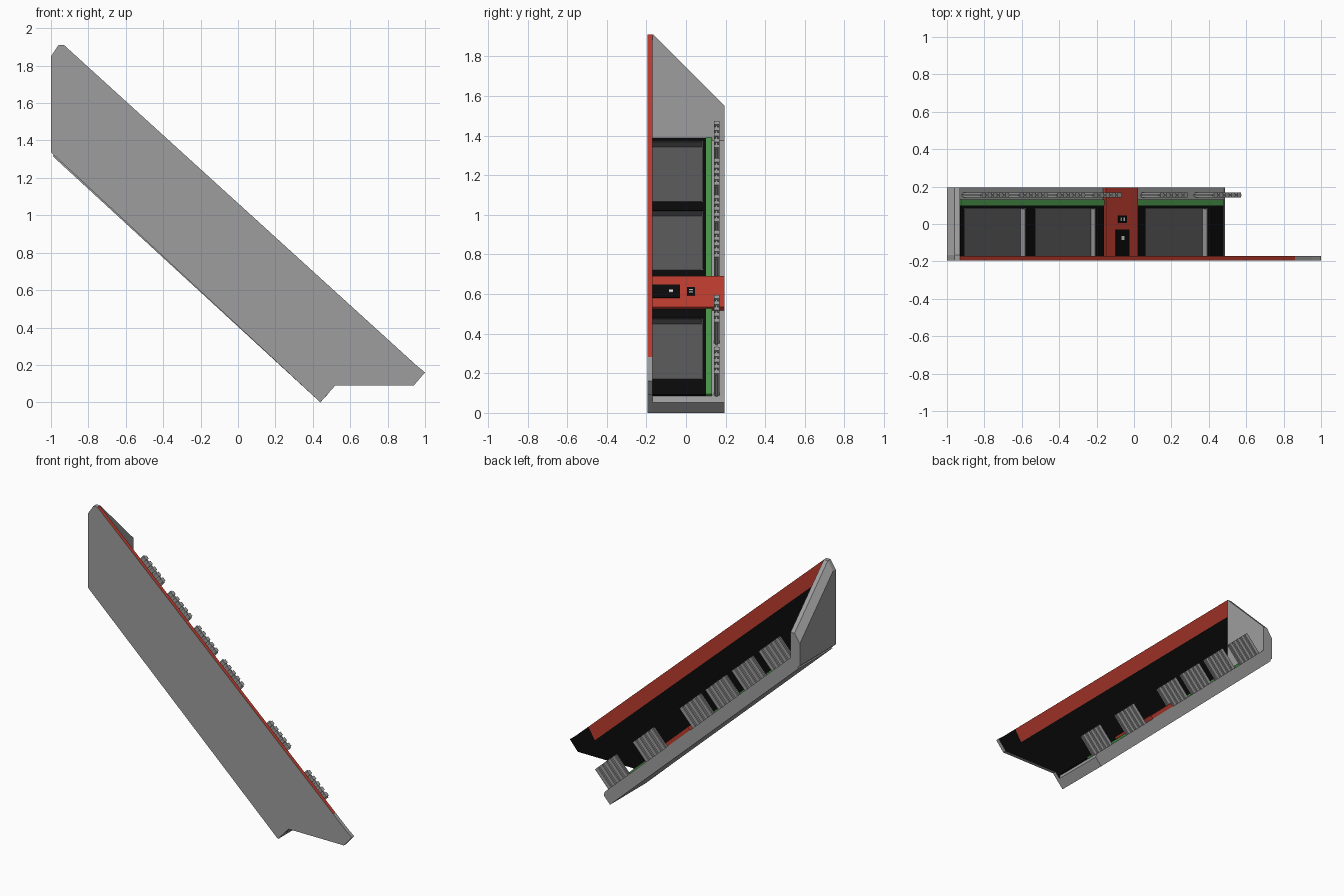
import bpy, bmesh
from mathutils import Vector

if "Cube" in bpy.data.objects:
    bpy.data.objects.remove(bpy.data.objects["Cube"])

# Colours
def mat(name, rgb):
    m = bpy.data.materials.new(name)
    m.diffuse_color = (*rgb, 1)
    m.use_nodes = True
    m.node_tree.nodes["Principled BSDF"].inputs["Base Color"].default_value = m.diffuse_color
    return m

GREY = mat("grey metal", (0.34, 0.34, 0.34))
DARK = mat("dark grey", (0.095, 0.095, 0.095))
BLACK = mat("black", (0.003, 0.003, 0.003))
RED = mat("red", (0.5, 0.045, 0.028))
GREEN = mat("green", (0.07, 0.31, 0.07))
WHITE = mat("white", (0.75, 0.75, 0.75))

Y0, Y1, INNER = -0.195, 0.195, -0.17   # outer faces, inside of the side plate
FOOT = Vector((0.44, 0.0))             # lower end of the incline
UP = Vector((-0.736, 0.677))           # direction up the incline (x, z)
OUT = Vector((0.677, 0.736))           # direction off the incline (x, z)


def build(name, verts, faces, mats, rule=None):
    bm = bmesh.new()
    vs = [bm.verts.new(v) for v in verts]
    for f in faces:
        bm.faces.new([vs[i] for i in f])
    bmesh.ops.recalc_face_normals(bm, faces=bm.faces)
    bm.normal_update()
    if rule:
        for f in bm.faces:
            f.material_index = rule(f.normal)
    me = bpy.data.meshes.new(name)
    bm.to_mesh(me)
    bm.free()
    for m in mats:
        me.materials.append(m)
    ob = bpy.data.objects.new(name, me)
    bpy.context.collection.objects.link(ob)
    return ob


def prism(name, pts, y0, y1, mats, rule=None, y1_pts=None):
    """Extrude an x-z outline from y0 to y1 (optionally to another outline)."""
    n = len(pts)
    verts = [(x, y0, z) for x, z in pts] + [(x, y1, z) for x, z in (y1_pts or pts)]
    faces = [list(range(n)), list(range(n, 2 * n))]
    faces += [[i, (i + 1) % n, n + (i + 1) % n, n + i] for i in range(n)]
    return build(name, verts, faces, mats, rule)


def at(s, h):
    return tuple(FOOT + UP * s + OUT * h)


def slab(name, s0, s1, h0, h1, y0, y1, m):
    """Box aligned with the incline."""
    return prism(name, [at(s0, h0), at(s1, h0), at(s1, h1), at(s0, h1)], y0, y1, [m])


# Side plate: grey outside, black inside
prism("side_plate", [(0.44, 0), (0.52, 0.09), (0.94, 0.09), (1, 0.16), (0.95, 0.201),
                     (0.86, 0.283), (0.81, 0.204), (-0.93, 1.785), (-0.93, 1.272)],
      Y0, INNER, [GREY, BLACK], lambda n: 1 if n.y > 0.9 else 0)
# Red band along the upper edge of the plate
prism("red_band", [(-0.93, 1.91), (0.86, 0.283), (0.81, 0.204), (-0.93, 1.785)],
      Y0, INNER, [GREY, RED], lambda n: 0 if n.y < -0.9 else 1)

# End wall, its top falling towards the back
def wall_outline(drop):
    return [(-1, 1.337), (-1, 1.85 - drop), (-0.96, 1.91 - drop),
            (-0.93, 1.91 - drop), (-0.93, 1.272)]
prism("end_wall_front", wall_outline(0), Y0, -0.165, [GREY])
prism("end_wall", wall_outline(0), -0.165, Y1, [GREY], y1_pts=wall_outline(0.36))

# Inclined floor, lower lip and back rim
TOP = 1.945
slab("floor", 0, TOP, 0, 0.055, INNER, Y1, GREY)
prism("lower_lip", [at(0, 0.055), at(0.035, 0.055), at(0.035, 0.085), at(0.025, 0.085),
                    at(0, 0.07)], INNER, Y1, [GREY])
slab("back_rim", 0.035, TOP, 0.055, 0.085, 0.13, Y1, GREY)

# Black deck with recessed pockets
pockets = [(0.15, 0.603), (0.963, 1.405), (1.473, 1.92)]
POCKET_Y = 0.085
slab("deck_back", 0.035, TOP, 0.055, 0.095, POCKET_Y, 0.1, BLACK)
edges = [0.035] + [v for p in pockets for v in p] + [TOP]
for a, b in zip(edges[::2], edges[1::2]):
    slab("deck_bridge", a, b, 0.055, 0.095, INNER, POCKET_Y, BLACK)
for a, b in pockets:
    slab("pocket_floor", a, b, 0.055, 0.06, INNER, POCKET_Y, DARK)
    slab("pocket_lower_wall", a, a + 0.004, 0.06, 0.094, INNER, POCKET_Y, GREY)
    slab("pocket_upper_wall", b - 0.004, b, 0.06, 0.094, INNER, POCKET_Y, DARK)
    slab("pocket_back_wall", a, b, 0.06, 0.094, POCKET_Y - 0.004, POCKET_Y, DARK)

# Green strip
slab("green_strip", 0.035, TOP, 0.055, 0.098, 0.1, 0.13, GREEN)

# Red control panel with a black screen and a small square display
slab("control_panel", 0.671, 0.902, 0.085, 0.11, INNER, Y1, RED)
slab("screen", 0.737, 0.833, 0.11, 0.114, INNER, -0.03, BLACK)
slab("screen_mark", 0.775, 0.795, 0.114, 0.116, -0.085, -0.065, WHITE)
slab("display", 0.755, 0.815, 0.11, 0.114, 0.005, 0.045, BLACK)
for s in (0.77, 0.79):
    slab("display_mark", s, s + 0.009, 0.114, 0.116, 0.015, 0.035, WHITE)

# Ribbed fence panels standing on the back rim
LENGTH, RIBS = 0.215, 5
for x in (-0.82, -0.615, -0.415, -0.22, 0.135, 0.42):
    s1 = (0.599 - x) / 0.736
    s0 = s1 - LENGTH
    slab("fence_panel", s0, s1, 0.085, 0.23, 0.149, 0.159, GREY)
    step = LENGTH / RIBS
    for i in range(RIBS):
        a = s0 + i * step + step * 0.2
        slab("fence_rib", a, a + step * 0.6, 0.085, 0.235, 0.142, 0.168, GREY)
